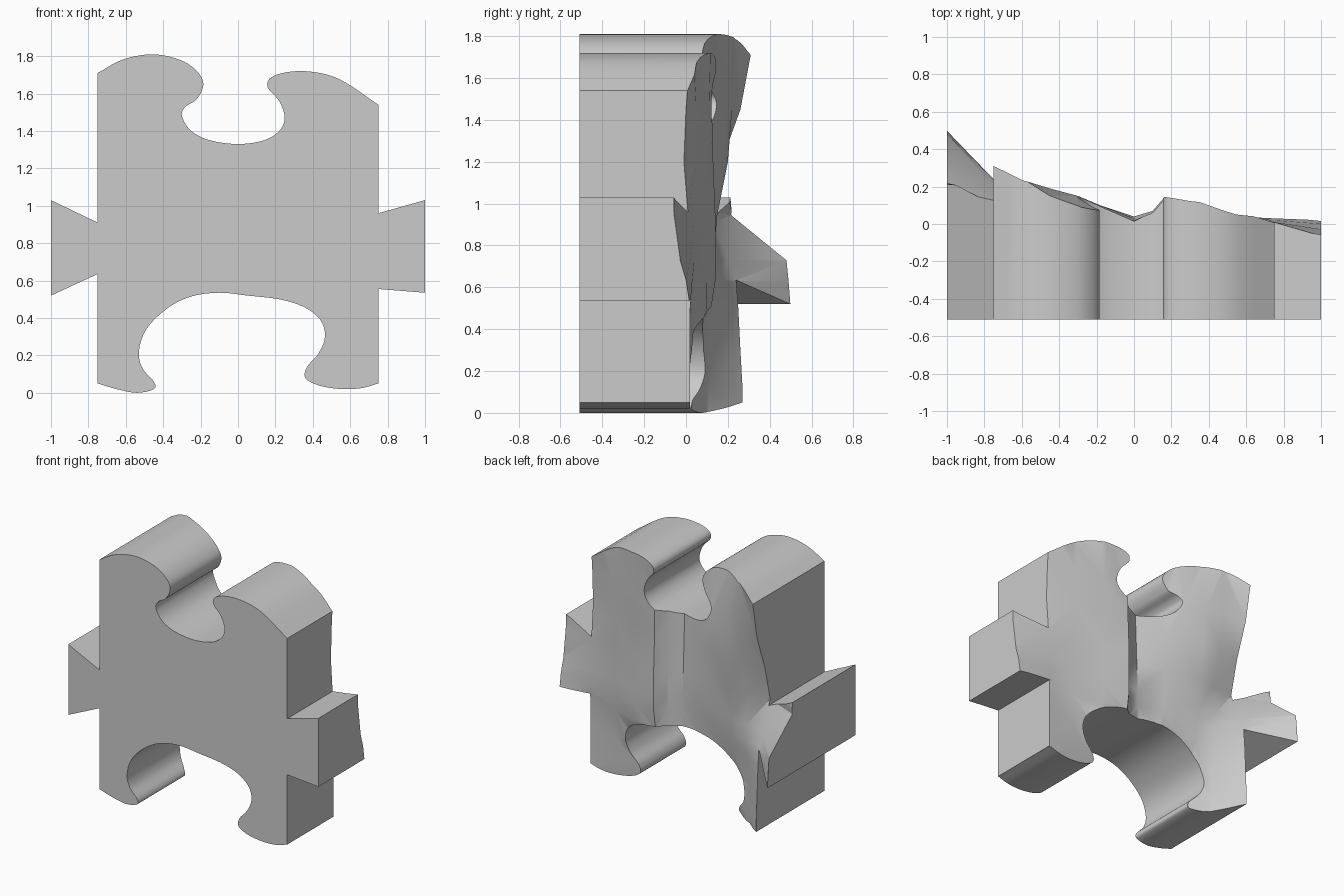
import bpy
import bmesh
import math
from mathutils import Vector

default_cube = bpy.data.objects.get("Cube")
if default_cube:
    bpy.data.objects.remove(default_cube, do_unlink=True)

FRONT = -0.51
UNIT = 0.01  # profile and height values are written in hundredths


def smooth_path(points, steps=5):
    """Sample a rounded path through the points, ends included."""
    pts = [Vector(p) for p in points]
    pts = [2 * pts[0] - pts[1]] + pts + [2 * pts[-1] - pts[-2]]
    result = []
    for a, b, c, d in zip(pts, pts[1:], pts[2:], pts[3:]):
        for i in range(steps):
            t = i / steps
            result.append(b + (c - a) * t / 2
                          + (2 * a - 5 * b + 4 * c - d) * t ** 2 / 2
                          + (3 * b - a - 3 * c + d) * t ** 3 / 2)
    return result + [pts[-2]]


def new_object(name, bm):
    bmesh.ops.recalc_face_normals(bm, faces=bm.faces[:])
    mesh = bpy.data.meshes.new(name)
    bm.to_mesh(mesh)
    bm.free()
    obj = bpy.data.objects.new(name, mesh)
    bpy.context.collection.objects.link(obj)
    return obj


# Outline: straight side tabs joined by rounded top and bottom edges
top_edge = [(-75, 171), (-62, 178), (-46, 181), (-31, 178), (-22, 172),
            (-18.5, 165), (-22, 157), (-28, 153), (-30, 148), (-25, 140),
            (-15, 135), (0, 133), (14, 135), (22, 140), (25, 147), (22, 156),
            (16, 163), (17, 168), (24, 171), (35, 172), (48, 170), (59, 165),
            (75, 154)]
right_tab = [(75, 96), (100, 103), (100, 53.5), (75, 55.5)]
bottom_edge = [(75, 5), (66, 2.5), (55, 2), (43, 4), (36, 8), (37, 14),
               (43, 21), (46.5, 30), (44, 39), (35, 46), (22, 50), (5, 52),
               (-10, 53.5), (-25, 51.5), (-38, 45), (-49, 34), (-53, 22),
               (-51, 13), (-45, 6), (-45, 2), (-54, 0), (-65, 2), (-75, 5)]
left_tab = [(-75, 63.5), (-100, 52), (-100, 103), (-75, 91)]
outline = (smooth_path(top_edge) + [Vector(p) for p in right_tab]
           + smooth_path(bottom_edge) + [Vector(p) for p in left_tab])

bm = bmesh.new()
face = bm.faces.new([bm.verts.new((p.x * UNIT, FRONT, p.y * UNIT)) for p in outline])
extruded = bmesh.ops.extrude_face_region(bm, geom=[face])
moved = [g for g in extruded["geom"] if isinstance(g, bmesh.types.BMVert)]
bmesh.ops.translate(bm, vec=(0, 1.3, 0), verts=moved)
piece = new_object("puzzle_shaped_block", bm)

# Rough back: heights on a coarse grid, columns in x and one row per z
columns = [-101, -75, -58, -45, -30, -18, 0, 10, 16, 35, 55, 75, 101]
rows = {
    -1: [50, 27, 10, 2, 2, 2, 2, 2, 2, 0, 1, 2, 2],
    12: [50, 27, 11, 4, 4, 4, 2, 2, 2, 1, 2, 2, 2],
    30: [50, 26, 11, 6, 5, 5, 4, 4, 6, 4, 2, 2, 2],
    50: [51, 25, 13, 10, 8, 7, 4, 7, 12, 10, 3, 2, 2],
    63: [50, 24, 15, 12, 10, 8, 4, 7, 14, 10, 4, 3, 0],
    73: [49, 20, 14, 13, 11, 9, 4, 7, 14, 10, 4, 2, -3],
    95: [22, 11, 13, 15, 12, 10, 3, 7, 14, 9, 4, 1, -6],
    120: [20, 17, 20, 18, 14, 10, 2, 6, 13, 10, 5, -1, -6],
    145: [20, 26, 22, 19, 15, 9, 1, 6, 13, 11, 5, 0, -6],
    182: [20, 33, 23, 15, 9, 6, 1, 6, 15.5, 12, 5, 3, -6],
}
bm = bmesh.new()
grid = [[bm.verts.new((x * UNIT, y * UNIT, z * UNIT))
         for x, y in zip(columns, depths)] for z, depths in rows.items()]
for low, high in zip(grid, grid[1:]):
    for a, b, c, d in zip(low, low[1:], high[1:], high):
        bm.faces.new((a, b, c, d))
bmesh.ops.triangulate(bm, faces=bm.faces[:])
rim = [e for e in bm.edges if e.is_boundary]
walls = bmesh.ops.extrude_edge_only(bm, edges=rim)["geom"]
for g in walls:
    if isinstance(g, bmesh.types.BMVert):
        g.co.y = FRONT - 0.2
bmesh.ops.holes_fill(bm, edges=[e for e in bm.edges if e.is_boundary], sides=0)
rough = new_object("rough_back_cutter", bm)
rough.hide_render = True

# Trim the block to the rough back
trim = piece.modifiers.new("trim_back", "BOOLEAN")
trim.operation = "INTERSECT"
trim.solver = "EXACT"
trim.object = rough
bpy.ops.object.select_all(action="DESELECT")
piece.select_set(True)
bpy.context.view_layer.objects.active = piece
bpy.ops.object.modifier_apply(modifier=trim.name)
bpy.data.objects.remove(rough, do_unlink=True)

# Single plain colour
gray = bpy.data.materials.new("light_gray")
gray.use_nodes = True
color = (0.6, 0.6, 0.6, 1)
gray.diffuse_color = color
gray.node_tree.nodes["Principled BSDF"].inputs["Base Color"].default_value = color
piece.data.materials.clear()
piece.data.materials.append(gray)
bpy.ops.object.shade_smooth_by_angle(angle=math.radians(30))
